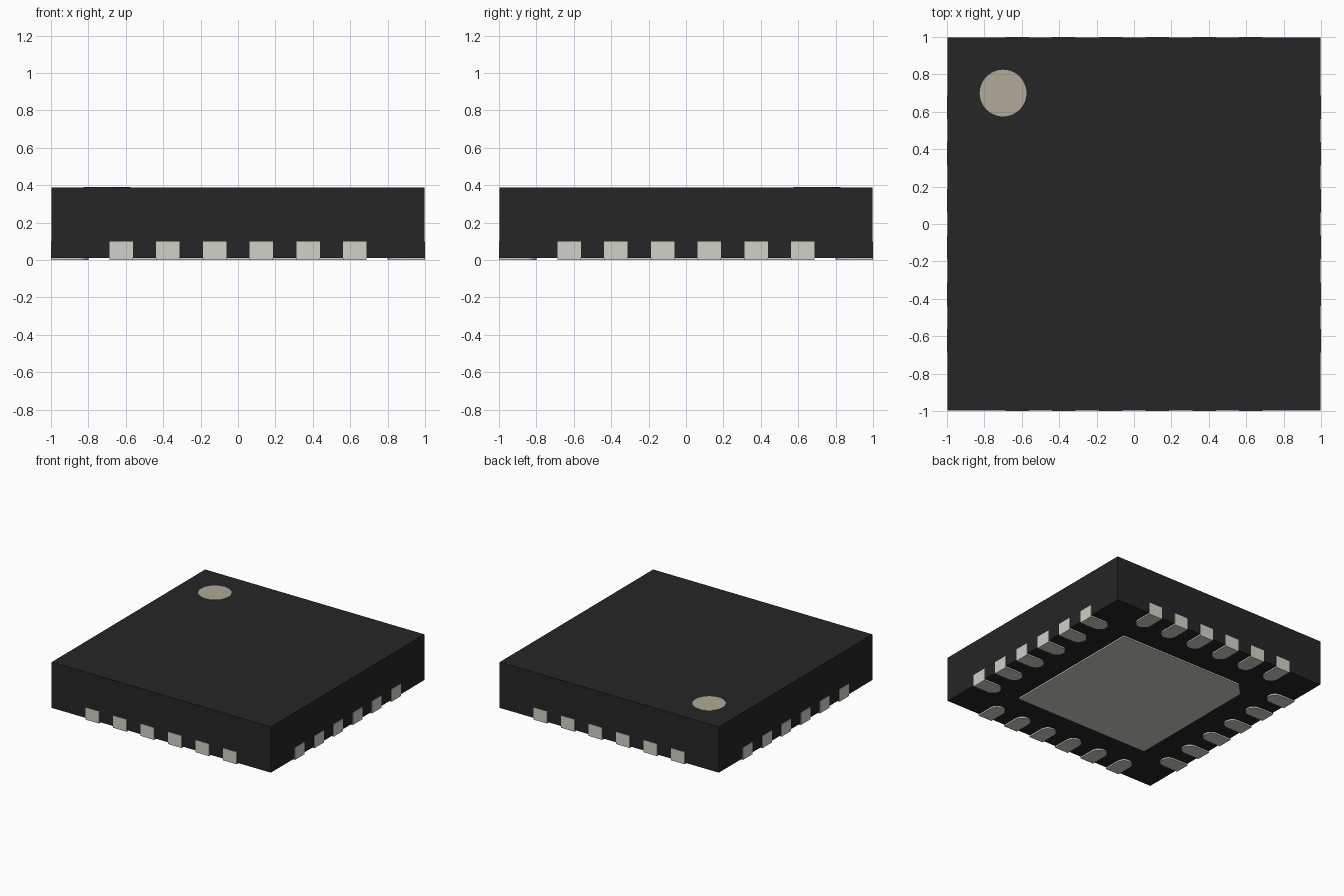
import bpy, bmesh
from math import pi, sin, cos
from mathutils import Matrix

if "Cube" in bpy.data.objects:
    bpy.data.objects.remove(bpy.data.objects["Cube"])


def material(name, rgb):
    m = bpy.data.materials.new(name)
    m.diffuse_color = (*rgb, 1)
    m.use_nodes = True
    m.node_tree.nodes["Principled BSDF"].inputs["Base Color"].default_value = m.diffuse_color
    return m


BLACK = material("black_resin", (0.02, 0.019, 0.019))
METAL = material("dull_metal", (0.645, 0.638, 0.572))
BEIGE = material("beige_mark", (0.435, 0.398, 0.316))


def prism(name, outline, z0, z1, mat, matrix=Matrix()):
    """Extrude a counter-clockwise XY outline from z0 to z1."""
    bm = bmesh.new()
    face = bm.faces.new([bm.verts.new((x, y, z0)) for x, y in outline])
    ext = bmesh.ops.extrude_face_region(bm, geom=[face], use_keep_orig=True)
    top = [v for v in ext["geom"] if isinstance(v, bmesh.types.BMVert)]
    bmesh.ops.translate(bm, verts=top, vec=(0, 0, z1 - z0))
    bmesh.ops.recalc_face_normals(bm, faces=bm.faces)
    bm.transform(matrix)
    mesh = bpy.data.meshes.new(name)
    bm.to_mesh(mesh)
    bm.free()
    mesh.materials.append(mat)
    ob = bpy.data.objects.new(name, mesh)
    bpy.context.collection.objects.link(ob)
    return ob


def smooth_sides(ob):
    for p in ob.data.polygons:
        p.use_smooth = abs(p.normal.z) < 0.5
    bm = bmesh.new()
    bm.from_mesh(ob.data)
    for e in bm.edges:
        e.smooth = e.calc_face_angle(0) < 0.6
    bm.to_mesh(ob.data)
    bm.free()


# Package body
B = 0.996
prism("body", [(-B, -B), (B, -B), (B, B), (-B, B)], 0.012, 0.388, BLACK)

# Round marker for the first contact
dot = [(-0.7 + 0.125 * cos(2 * pi * i / 48), 0.7 + 0.125 * sin(2 * pi * i / 48))
       for i in range(48)]
smooth_sides(prism("corner_marker", dot, 0.37, 0.39, BEIGE))

# Central thermal pad with one clipped corner
P, C = 0.615, 0.1
prism("thermal_pad", [(-P, -P), (P, -P), (P, P), (-P + C, P), (-P, P - C)],
      0.0, 0.03, METAL)

# Contacts: square outer end, round inner end, six on each side
R = 0.0625
contact = [(-R, -1.0), (R, -1.0)] + [
    (R * cos(pi * i / 16), -0.8 - R + R * sin(pi * i / 16)) for i in range(17)]
for side in range(4):
    turn = Matrix.Rotation(side * pi / 2, 4, 'Z')
    for k in range(6):
        place = turn @ Matrix.Translation(((k - 2.5) * 0.25, 0, 0))
        smooth_sides(prism(f"contact_{side * 6 + k + 1}", contact,
                           0.0, 0.1, METAL, place))
